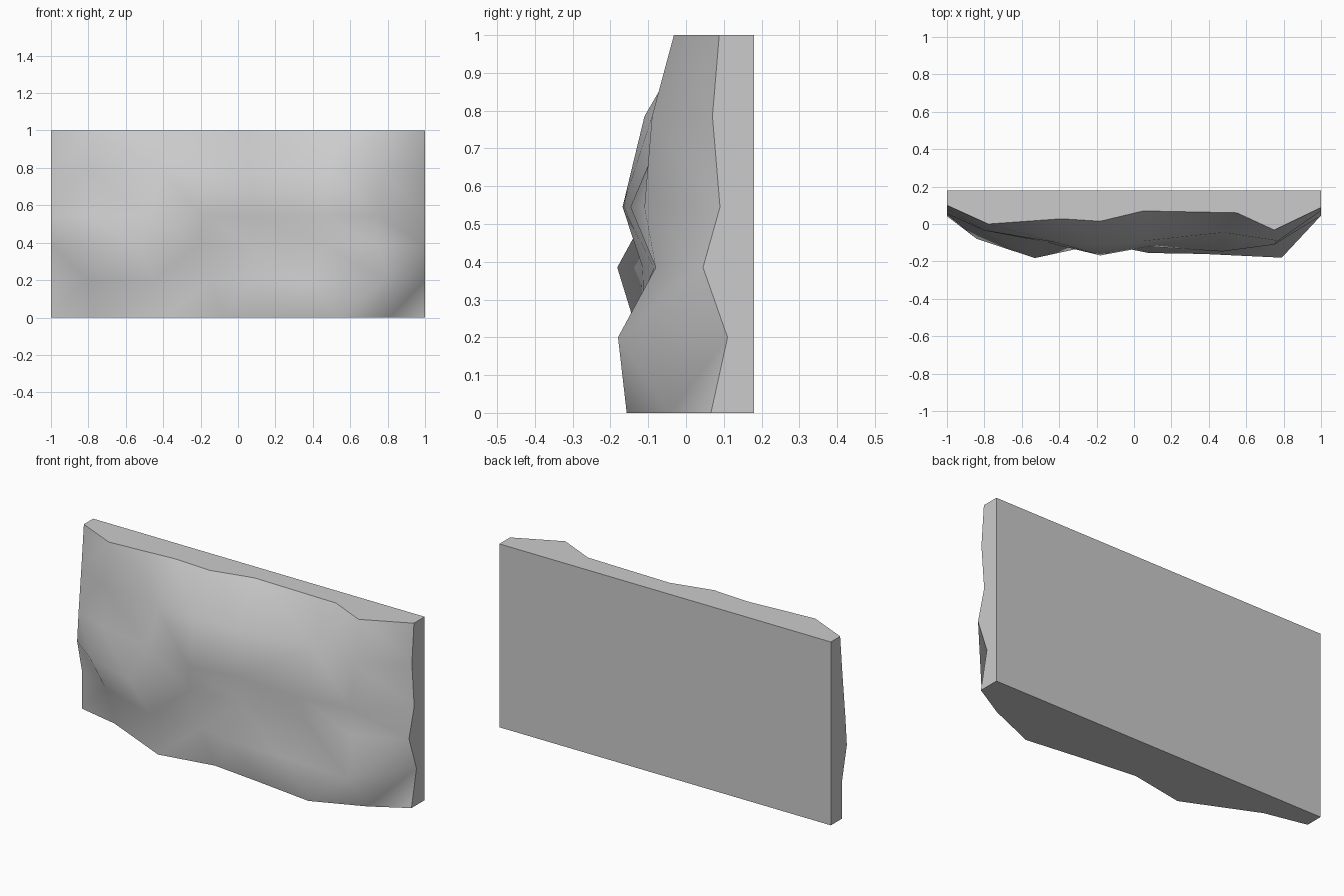
import bpy, bmesh

if "Cube" in bpy.data.objects:
    bpy.data.objects.remove(bpy.data.objects["Cube"])

# Carved rock face: each row is (height, [(x, y) across the front])
BACK = 0.18
ROWS = [
    (0.0, [(-1, .085), (-.77, .035), (-.385, -.139), (-.08, -.084), (.2, -.115), (.535, -.157), (.81, -.043), (1, .066)]),
    (0.2, [(-1, .085), (-.8, .0), (-.45, -.125), (-.15, -.11), (.08, -.155), (.37, -.16), (.79, -.18), (1, .11)]),
    (0.385, [(-1, .042), (-.84, -.08), (-.53, -.182), (-.22, -.115), (.08, -.085), (.46, -.075), (.75, -.08), (1, .045)]),
    (0.545, [(-1, .055), (-.8, -.03), (-.48, -.095), (-.18, -.168), (.08, -.12), (.47, -.147), (.75, -.11), (1, .09)]),
    (0.785, [(-1, .08), (-.8, -.035), (-.41, -.1), (-.18, -.11), (.06, -.09), (.48, -.045), (.77, -.09), (1, .07)]),
    (1.0, [(-1, .1), (-.78, .0), (-.39, .028), (-.18, .015), (.05, .07), (.55, .06), (.75, -.032), (1, .088)]),
]

bm = bmesh.new()
grid = [[bm.verts.new((x, y, z)) for x, y in pts] for z, pts in ROWS]

# Rough front surface, smooth shaded
for lo, hi in zip(grid, grid[1:]):
    for i in range(len(lo) - 1):
        bm.faces.new((lo[i], lo[i + 1], hi[i + 1], hi[i]))
bmesh.ops.triangulate(bm, faces=bm.faces[:])
for f in bm.faces:
    f.smooth = True

# Flat back and the four rim faces
bl, br, tr, tl = [bm.verts.new((x, BACK, z)) for x, z in ((-1, 0), (1, 0), (1, 1), (-1, 1))]
bm.faces.new((bl, tl, tr, br))
bm.faces.new(grid[0][::-1] + [bl, br])
bm.faces.new(grid[-1] + [tr, tl])
bm.faces.new([r[0] for r in grid] + [tl, bl])
bm.faces.new([r[-1] for r in grid[::-1]] + [br, tr])
bmesh.ops.recalc_face_normals(bm, faces=bm.faces[:])

# Keep every edge of the rim and back crisp
for e in bm.edges:
    if not all(f.smooth for f in e.link_faces):
        e.smooth = False

mesh = bpy.data.meshes.new("rock_wall")
bm.to_mesh(mesh)
bm.free()
wall = bpy.data.objects.new("rock_wall", mesh)
bpy.context.collection.objects.link(wall)
